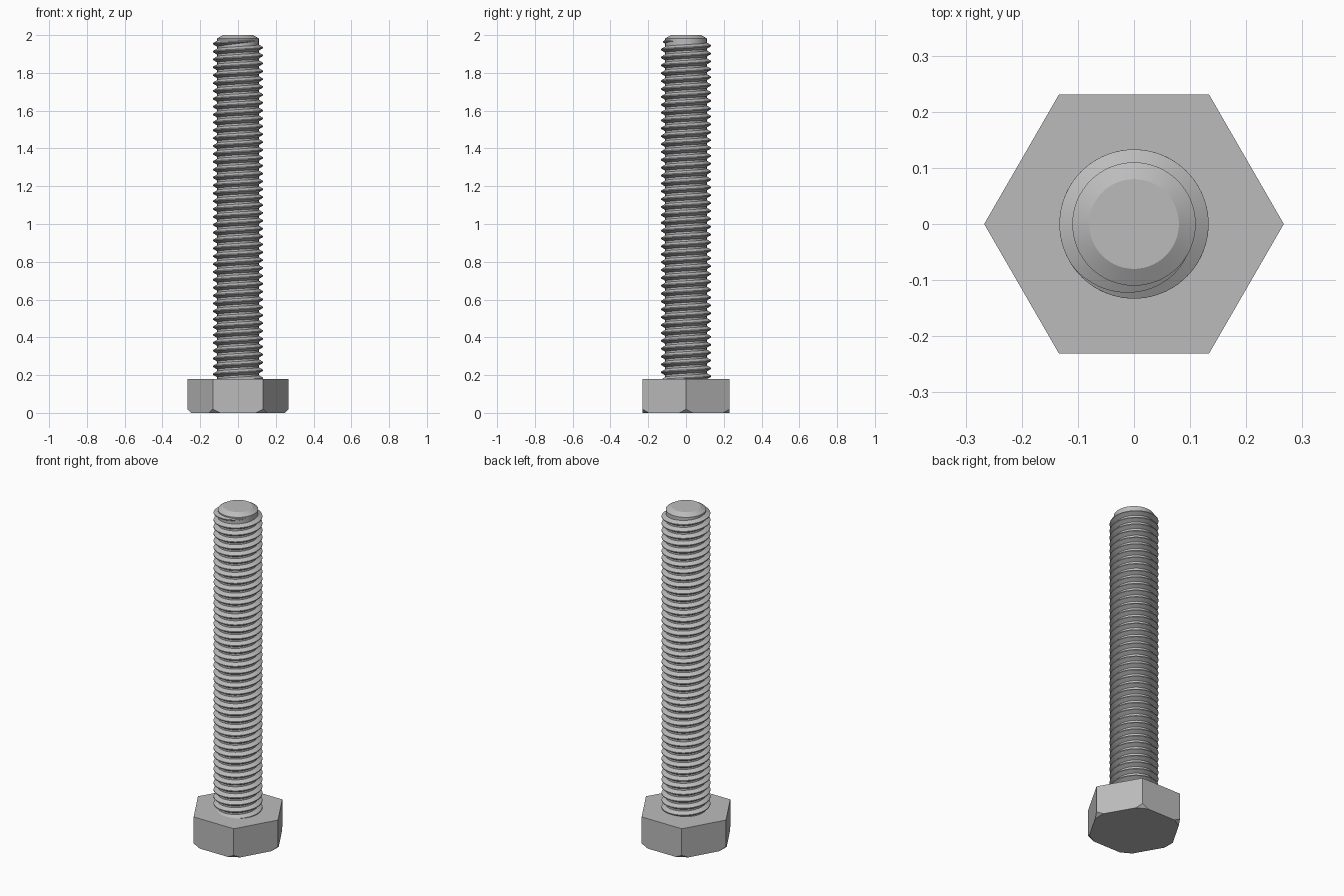
import bpy, bmesh
from math import radians, cos, sin, tan, pi
from mathutils import Vector

cube = bpy.data.objects.get("Cube")
if cube:
    bpy.data.objects.remove(cube, do_unlink=True)

LENGTH, HEAD_H, HEAD_R = 2.0, 0.18, 0.267
CORE_R, CREST_R, PITCH = 0.11, 0.133, 2.0 / 48
SEGMENTS = 64

steel = bpy.data.materials.new("steel grey")
steel.use_nodes = True
steel.diffuse_color = (0.5, 0.5, 0.5, 1)
steel.node_tree.nodes["Principled BSDF"].inputs["Base Color"].default_value = (0.5, 0.5, 0.5, 1)


def finish(bm, name, smooth=True):
    bmesh.ops.recalc_face_normals(bm, faces=bm.faces)
    mesh = bpy.data.meshes.new(name)
    bm.to_mesh(mesh)
    bm.free()
    mesh.materials.append(steel)
    obj = bpy.data.objects.new(name, mesh)
    bpy.context.collection.objects.link(obj)
    if smooth:
        bpy.ops.object.select_all(action="DESELECT")
        obj.select_set(True)
        bpy.context.view_layer.objects.active = obj
        bpy.ops.object.shade_smooth_by_angle(angle=radians(25))
    return obj


# Hexagonal head: prism with its lower corners cut off
bm = bmesh.new()
corners = [Vector((cos(i * pi / 3), sin(i * pi / 3), 0)) for i in range(6)]
base = bm.faces.new([bm.verts.new(c * HEAD_R) for c in corners])
top = bmesh.ops.extrude_face_region(bm, geom=[base])["geom"]
bmesh.ops.translate(bm, vec=(0, 0, HEAD_H),
                    verts=[v for v in top if isinstance(v, bmesh.types.BMVert)])
bmesh.ops.recalc_face_normals(bm, faces=bm.faces)
for c in corners:
    cut = bmesh.ops.bisect_plane(bm, geom=bm.verts[:] + bm.edges[:] + bm.faces[:],
                                 plane_co=c * (HEAD_R - 0.02),
                                 plane_no=c - Vector((0, 0, 1)), clear_outer=True)
    rim = [e for e in cut["geom_cut"] if isinstance(e, bmesh.types.BMEdge)]
    bmesh.ops.holes_fill(bm, edges=rim)
finish(bm, "hex_head", smooth=False)

# Shank core: lathed profile with a chamfered tip
bm = bmesh.new()
profile = [(CORE_R, HEAD_H - 0.02), (CORE_R, LENGTH - 0.0175), (0.08, LENGTH)]
rings = [[bm.verts.new((r * cos(2 * pi * i / SEGMENTS), r * sin(2 * pi * i / SEGMENTS), z))
          for i in range(SEGMENTS)] for r, z in profile]
for low, high in zip(rings, rings[1:]):
    for i in range(SEGMENTS):
        j = (i + 1) % SEGMENTS
        bm.faces.new((low[i], low[j], high[j], high[i]))
bm.faces.new(rings[-1])
bm.faces.new(rings[0][::-1])
finish(bm, "shank_core")

# Screw thread: trapezoid ridge swept up a right-hand helix, fading out at the tip
bm = bmesh.new()
END_ANGLE, END_Z, FADE = radians(330), 1.972, radians(115)
ROOT_R = CORE_R - 0.002
CREST_HALF = PITCH / 16
total = (END_Z - HEAD_H + 0.015) / PITCH * 2 * pi
steps = int(total / (2 * pi) * SEGMENTS)
previous = None
for s in range(steps + 1):
    back = total * (1 - s / steps)
    angle, z = END_ANGLE - back, END_Z - back / (2 * pi) * PITCH
    crest = CORE_R + (CREST_R - CORE_R) * min(1, back / FADE)
    half = CREST_HALF + (crest - ROOT_R) * tan(radians(30))
    section = [(ROOT_R, -half), (crest, -CREST_HALF), (crest, CREST_HALF), (ROOT_R, half)]
    ring = [bm.verts.new((r * cos(angle), r * sin(angle), z + dz)) for r, dz in section]
    if previous:
        for k in range(4):
            n = (k + 1) % 4
            bm.faces.new((previous[k], previous[n], ring[n], ring[k]))
    else:
        bm.faces.new(ring)
    previous = ring
bm.faces.new(previous)
finish(bm, "screw_thread")
